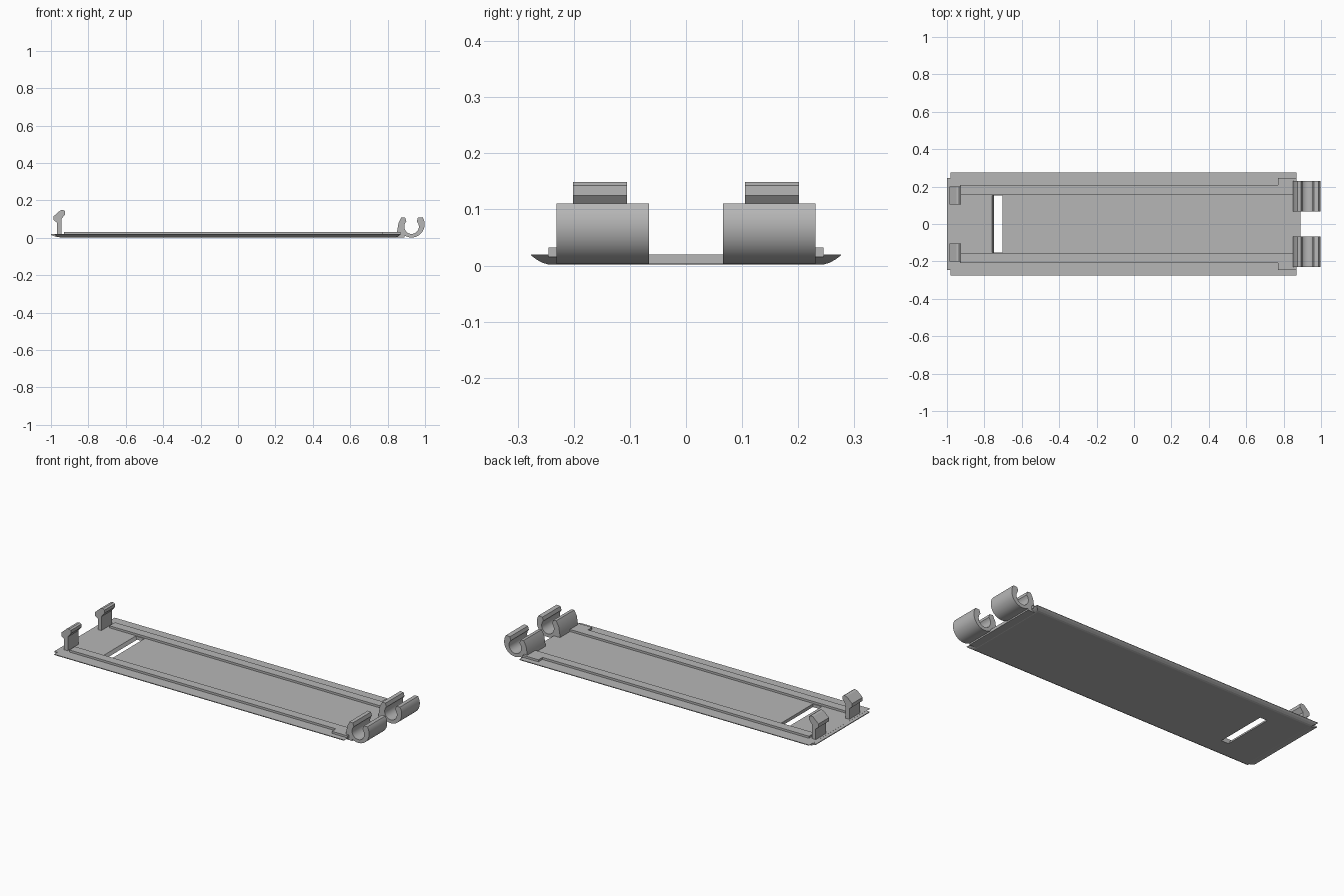
import bpy
import bmesh
from math import cos, sin, radians

cube = bpy.data.objects.get("Cube")
if cube:
    bpy.data.objects.remove(cube, do_unlink=True)

grey = bpy.data.materials.new("plain_grey")
grey.use_nodes = True
grey.diffuse_color = (0.47, 0.47, 0.47, 1)
grey.node_tree.nodes["Principled BSDF"].inputs["Base Color"].default_value = (0.47, 0.47, 0.47, 1)


def loft(name, rings, smooth=False):
    """Closed solid through rings that all have the same point count."""
    bm = bmesh.new()
    loops = [[bm.verts.new(p) for p in ring] for ring in rings]
    n = len(loops[0])
    for a, b in zip(loops, loops[1:]):
        for i in range(n):
            j = (i + 1) % n
            bm.faces.new((a[i], a[j], b[j], b[i]))
    bm.faces.new(loops[0][::-1])
    bm.faces.new(loops[-1])
    bmesh.ops.recalc_face_normals(bm, faces=bm.faces)
    mesh = bpy.data.meshes.new(name)
    bm.to_mesh(mesh)
    bm.free()
    mesh.materials.append(grey)
    obj = bpy.data.objects.new(name, mesh)
    bpy.context.collection.objects.link(obj)
    if smooth:
        select(obj)
        bpy.ops.object.shade_smooth_by_angle(angle=radians(30))
    return obj


def select(obj):
    bpy.ops.object.select_all(action='DESELECT')
    obj.select_set(True)
    bpy.context.view_layer.objects.active = obj


def extrude_y(name, profile, y0, y1, smooth=False):
    """Push an x-z profile along y."""
    return loft(name, [[(x, y, z) for x, z in profile] for y in (y0, y1)], smooth)


def extrude_z(name, outline, z0, z1):
    """Push an x-y outline upwards."""
    return loft(name, [[(x, y, z) for x, y in outline] for z in (z0, z1)])


def arc(cx, cz, r, start, end, steps):
    angles = [radians(start + (end - start) * i / steps) for i in range(steps + 1)]
    return [(cx + r * cos(a), cz + r * sin(a)) for a in angles]


# Base plate with rounded lower edges
rings = []
for inset, z in ((0.030, 0.002), (0.020, 0.005), (0.009, 0.011), (0, 0.018), (0, 0.02)):
    x0, x1, y = -0.98 + inset, 0.87 - inset, 0.276 - inset
    rings.append([(x0, -y, z), (x1, -y, z), (x1, y, z), (x0, y, z)])
plate = loft("base_plate", rings)

# Slot with one sloping wall
slot = extrude_y("slot_cutter", [(-0.743, -0.01), (-0.703, -0.01), (-0.703, 0.03), (-0.765, 0.03)],
                 -0.152, 0.152)
slot.hide_render = True
cut = plate.modifiers.new("slot", 'BOOLEAN')
cut.operation = 'DIFFERENCE'
cut.solver = 'EXACT'
cut.object = slot
select(plate)
bpy.ops.object.modifier_apply(modifier="slot")
bpy.data.objects.remove(slot, do_unlink=True)

# End lips of the plate
extrude_y("post_end_lip", [(-1, 0.0195), (-1, 0.015), (-0.97, 0.004), (-0.9, 0.004), (-0.9, 0.0195)],
          -0.245, 0.245)
extrude_y("clip_end_lip", [(0.8, 0.003), (0.89, 0.003), (0.89, 0.0195), (0.8, 0.0195)],
          -0.231, 0.231)

# Open clip and latch post profiles
clip = arc(0.928, 0.072, 0.070, 33, -120, 24)
clip += [(0.85, 0.006), (0.85, 0.03), (0.858, 0.08), (0.874, 0.11), (0.894, 0.108)]
clip += arc(0.928, 0.060, 0.039, 135, 405, 28)
clip += [(0.962, 0.108), (0.976, 0.11)]
post = [(-0.968, 0.015), (-0.945, 0.015), (-0.945, 0.1), (-0.925, 0.125), (-0.925, 0.143),
        (-0.935, 0.149), (-0.95, 0.147), (-0.986, 0.115), (-0.986, 0.095), (-0.968, 0.082)]

# Mirrored rails, clips and posts
for side, label in ((-1, "right"), (1, "left")):
    rail = [(-0.93, 0.157), (0.87, 0.157), (0.87, 0.245), (0.77, 0.245), (0.77, 0.208), (-0.93, 0.208)]
    extrude_z("rail_" + label, [(x, side * y) for x, y in rail], 0.015, 0.032)
    extrude_y("clip_" + label, clip, side * 0.066, side * 0.231, smooth=True)
    extrude_y("latch_post_" + label, post, side * 0.105, side * 0.201)
